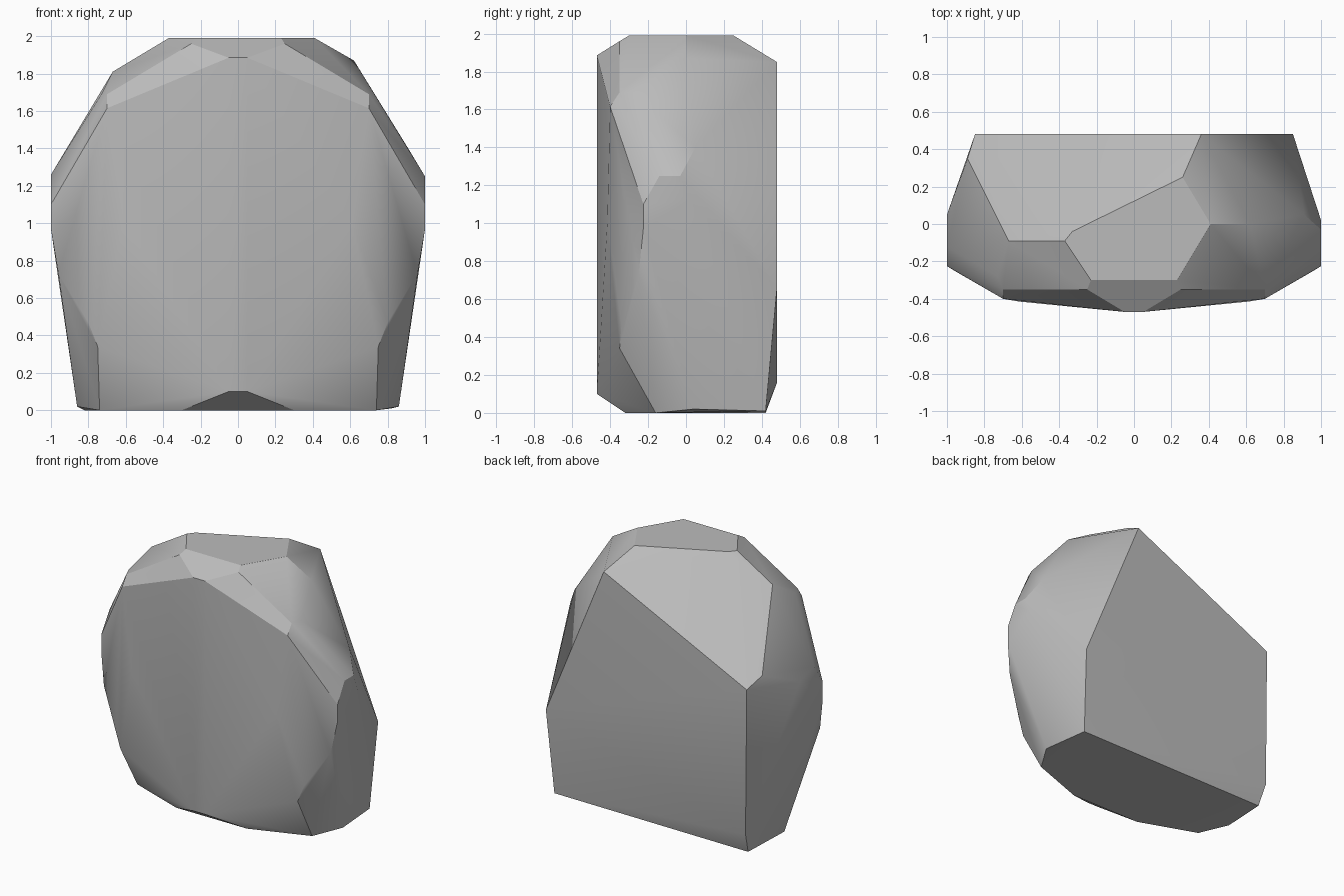
import bpy, bmesh, math

cube = bpy.data.objects.get("Cube")
if cube:
    bpy.data.objects.remove(cube, do_unlink=True)

stone = bpy.data.materials.new("stone_grey")
stone.use_nodes = True
grey = (0.5, 0.5, 0.5, 1)
stone.diffuse_color = grey
stone.node_tree.nodes["Principled BSDF"].inputs["Base Color"].default_value = grey

# Corners shared by both flanks of the boulder, mirrored across x
mirrored_corners = [
    (.05, -.47, 1.885), (.23, -.3, 1.99), (.25, -.35, 1.96),
    (.7, -.35, 1.69), (.7, -.4, 1.615), (.73, -.28, 1.69),
    (.2, -.465, 1), (.61, -.415, 1), (.05, -.47, .1), (.3, -.32, 0),
    (.75, -.35, .34), (.8, -.34, .47), (.96, -.25, .73),
    (1, -.225, .97), (1, -.225, 1.1), (.74, -.16, 0), (.86, .04, .02),
]
# Crown, shoulder and back corners that differ from side to side
right_corners = [
    (.41, 0, 1.99), (.26, .25, 1.99), (.62, 0, 1.87), (.64, .05, 1.8),
    (.91, .05, 1.4), (1, -.03, 1.25), (1, -.14, 1.25), (1, .02, 1.12),
    (.36, .48, 1.85), (.85, .48, .66), (.82, .42, .01),
]
left_corners = [
    (-.37, -.09, 1.99), (-.33, -.04, 1.99), (-.67, -.09, 1.81),
    (-.78, .19, 1.53), (-.89, .35, 1.34), (-1, .05, 1.21),
    (-1, -.12, 1.26), (-.85, .48, 1.27), (-.84, .48, .16), (-.82, .42, 0),
]

# Wrap the corners in one faceted skin and merge nearly flat facets
bm = bmesh.new()
for x, y, z in mirrored_corners:
    for side in (-1, 1):
        bm.verts.new((side * x, y, z))
for corner in right_corners + left_corners:
    bm.verts.new(corner)
hull = bmesh.ops.convex_hull(bm, input=bm.verts[:])
spare = {v for v in hull["geom_interior"] + hull["geom_unused"]
         if isinstance(v, bmesh.types.BMVert)}
bmesh.ops.delete(bm, geom=list(spare), context="VERTS")
bmesh.ops.dissolve_limit(bm, angle_limit=math.radians(2),
                         verts=bm.verts[:], edges=bm.edges[:])
bmesh.ops.recalc_face_normals(bm, faces=bm.faces[:])

mesh = bpy.data.meshes.new("boulder")
bm.to_mesh(mesh)
bm.free()
mesh.materials.append(stone)
boulder = bpy.data.objects.new("boulder", mesh)
bpy.context.collection.objects.link(boulder)

# Soft shading across shallow facets, crisp edges elsewhere
bpy.ops.object.select_all(action="DESELECT")
boulder.select_set(True)
bpy.context.view_layer.objects.active = boulder
bpy.ops.object.shade_smooth_by_angle(angle=math.radians(30))
